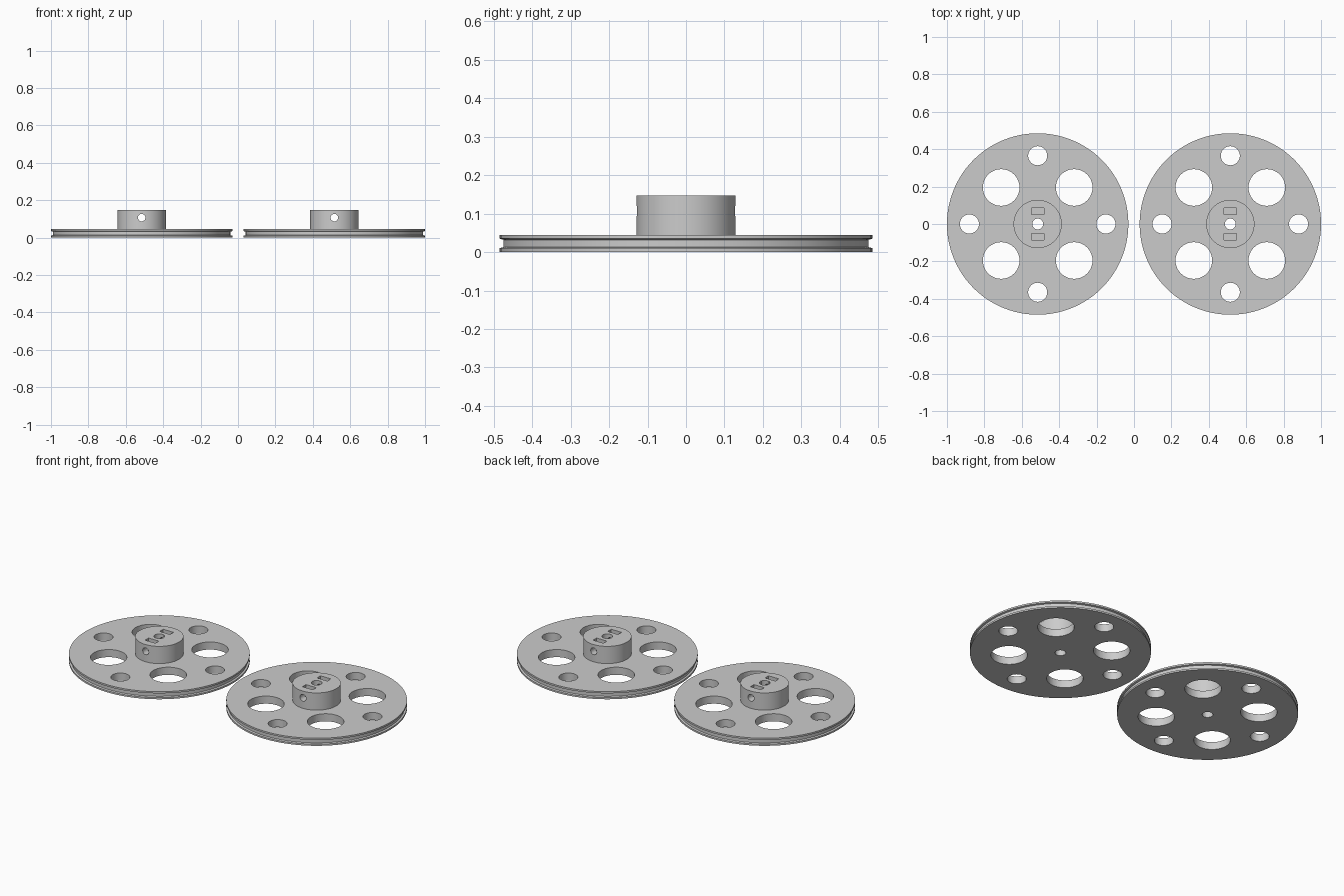
import bpy, bmesh, math
from mathutils import Matrix, Vector

if "Cube" in bpy.data.objects:
    bpy.data.objects.remove(bpy.data.objects["Cube"])

grey = bpy.data.materials.new("plain grey")
grey.use_nodes = True
colour = (0.6, 0.6, 0.6, 1)
grey.diffuse_color = colour
grey.node_tree.nodes["Principled BSDF"].inputs["Base Color"].default_value = colour

RIM, GROOVE, HUB = 0.485, 0.475, 0.129
DISC_TOP, HUB_TOP = 0.045, 0.147
SCREW_Z = 0.107


def make_object(name, bm):
    bmesh.ops.recalc_face_normals(bm, faces=bm.faces)
    mesh = bpy.data.meshes.new(name)
    bm.to_mesh(mesh)
    bm.free()
    obj = bpy.data.objects.new(name, mesh)
    bpy.context.collection.objects.link(obj)
    return obj


def lathe(name, profile, steps):
    bm = bmesh.new()
    verts = [bm.verts.new((r, 0, z)) for r, z in profile]
    edges = [bm.edges.new(pair) for pair in zip(verts, verts[1:])]
    bmesh.ops.spin(bm, geom=verts + edges, cent=(0, 0, 0), axis=(0, 0, 1),
                   angle=math.tau, steps=steps, use_duplicate=False)
    bmesh.ops.remove_doubles(bm, verts=bm.verts, dist=0.0001)
    return make_object(name, bm)


def add_rod(bm, centre, radius, depth, axis="Z"):
    turn = Matrix.Rotation(math.pi / 2, 4, "X") if axis == "Y" else Matrix()
    bmesh.ops.create_cone(bm, cap_ends=True, segments=48, radius1=radius, radius2=radius,
                          depth=depth, matrix=Matrix.Translation(centre) @ turn)


def cut(target, name, bm):
    cutter = make_object(name, bm)
    cutter.hide_render = True
    mod = target.modifiers.new(name, "BOOLEAN")
    mod.operation = "DIFFERENCE"
    mod.solver = "EXACT"
    mod.object = cutter
    return cutter


# Grooved disc with its raised hub, as one turned body
wheel = lathe("left_pulley_wheel", [
    (0, 0), (RIM, 0), (RIM, 0.01), (GROOVE, 0.013), (GROOVE, 0.032), (RIM, 0.035),
    (RIM, DISC_TOP), (HUB, DISC_TOP), (HUB, HUB_TOP), (0, HUB_TOP)], 96)
wheel.data.materials.append(grey)

# Lightening holes and axle bore
holes = bmesh.new()
add_rod(holes, (0, 0, 0.07), 0.029, 0.4)
for i in range(4):
    small = math.pi / 2 * i
    large = small + math.pi / 4
    add_rod(holes, (0.365 * math.cos(small), 0.365 * math.sin(small), 0), 0.051, 0.2)
    add_rod(holes, (0.276 * math.cos(large), 0.276 * math.sin(large), 0), 0.098, 0.2)
cutters = [cut(wheel, "hole_cutter", holes)]

# Grub screw hole across the hub
screw = bmesh.new()
add_rod(screw, (0, 0, SCREW_Z), 0.02, 0.4, "Y")
cutters.append(cut(wheel, "screw_cutter", screw))

# Nut slots sunk into the hub top
slots = bmesh.new()
for side in (-1, 1):
    bmesh.ops.create_cube(slots, size=1, matrix=Matrix.Translation((0, side * 0.068, 0.122))
                          @ Matrix.Diagonal((0.068, 0.033, 0.1, 1)))
cutters.append(cut(wheel, "slot_cutter", slots))

# Bake the cuts, then drop the cutters
bpy.context.view_layer.update()
graph = bpy.context.evaluated_depsgraph_get()
baked = bpy.data.meshes.new_from_object(wheel.evaluated_get(graph))
wheel.modifiers.clear()
wheel.data = baked
for cutter in cutters:
    bpy.data.objects.remove(cutter)
baked.materials.clear()
baked.materials.append(grey)

bpy.ops.object.select_all(action="DESELECT")
wheel.select_set(True)
bpy.context.view_layer.objects.active = wheel
bpy.ops.object.shade_smooth_by_angle(angle=math.radians(30))

# The matching second wheel
twin = wheel.copy()
twin.name = "right_pulley_wheel"
bpy.context.collection.objects.link(twin)
wheel.location = Vector((0.515, 0, 0))
twin.location = Vector((-0.515, 0, 0))
